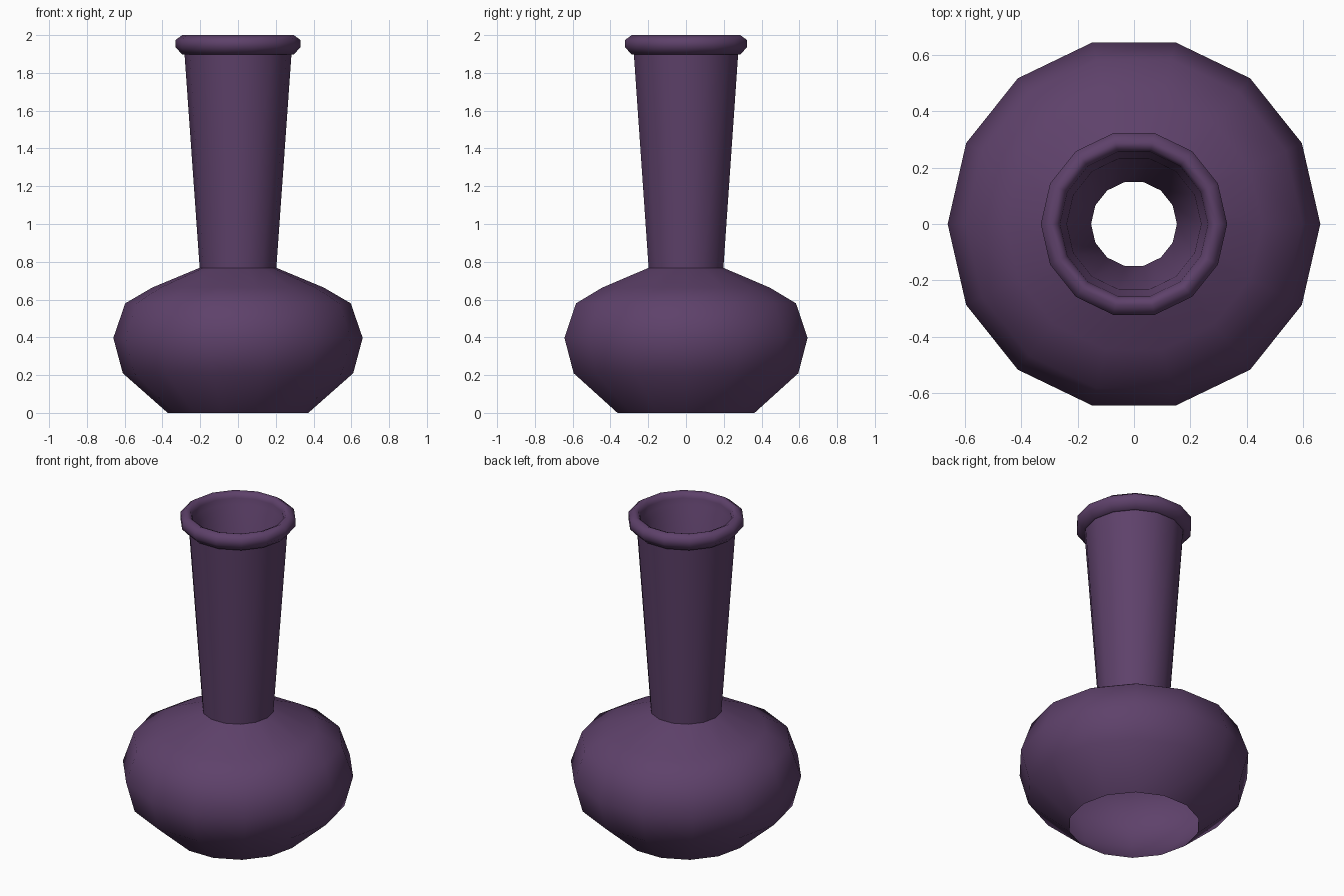
import bpy, bmesh, math

if "Cube" in bpy.data.objects:
    bpy.data.objects.remove(bpy.data.objects["Cube"])

SIDES = 14

# One flat purple glaze
glaze = bpy.data.materials.new("purple_glaze")
glaze.diffuse_color = (0.112, 0.053, 0.145, 1)
glaze.use_nodes = True
glaze.node_tree.nodes["Principled BSDF"].inputs["Base Color"].default_value = glaze.diffuse_color


def lathe(name, profile):
    """Revolve (radius, height) points about z, ordered so normals face outward."""
    bm = bmesh.new()
    rings = []
    for r, z in profile:
        rings.append([bm.verts.new((r * math.cos(2 * math.pi * i / SIDES),
                                    r * math.sin(2 * math.pi * i / SIDES), z))
                      for i in range(SIDES)])
    for a, b in zip(rings, rings[1:]):
        for i in range(SIDES):
            j = (i + 1) % SIDES
            bm.faces.new((a[i], a[j], b[j], b[i]))
    mesh = bpy.data.meshes.new(name)
    bm.to_mesh(mesh)
    bm.free()
    mesh.materials.append(glaze)
    obj = bpy.data.objects.new(name, mesh)
    bpy.context.collection.objects.link(obj)
    bpy.ops.object.select_all(action='DESELECT')
    obj.select_set(True)
    bpy.context.view_layer.objects.active = obj
    bpy.ops.object.shade_smooth_by_angle(angle=math.radians(65))
    return obj


lathe("vase", [
    # round body, open underneath
    (0.372, 0.0), (0.61, 0.21), (0.66, 0.397), (0.597, 0.58), (0.455, 0.663),
    # flaring neck
    (0.203, 0.768), (0.283, 1.897),
    # rolled lip
    (0.295, 1.897), (0.33, 1.935), (0.33, 1.975), (0.295, 2.0),
    (0.272, 1.99), (0.262, 1.965), (0.258, 1.93),
    # inner wall of the neck
    (0.238, 1.897), (0.152, 0.75),
])
